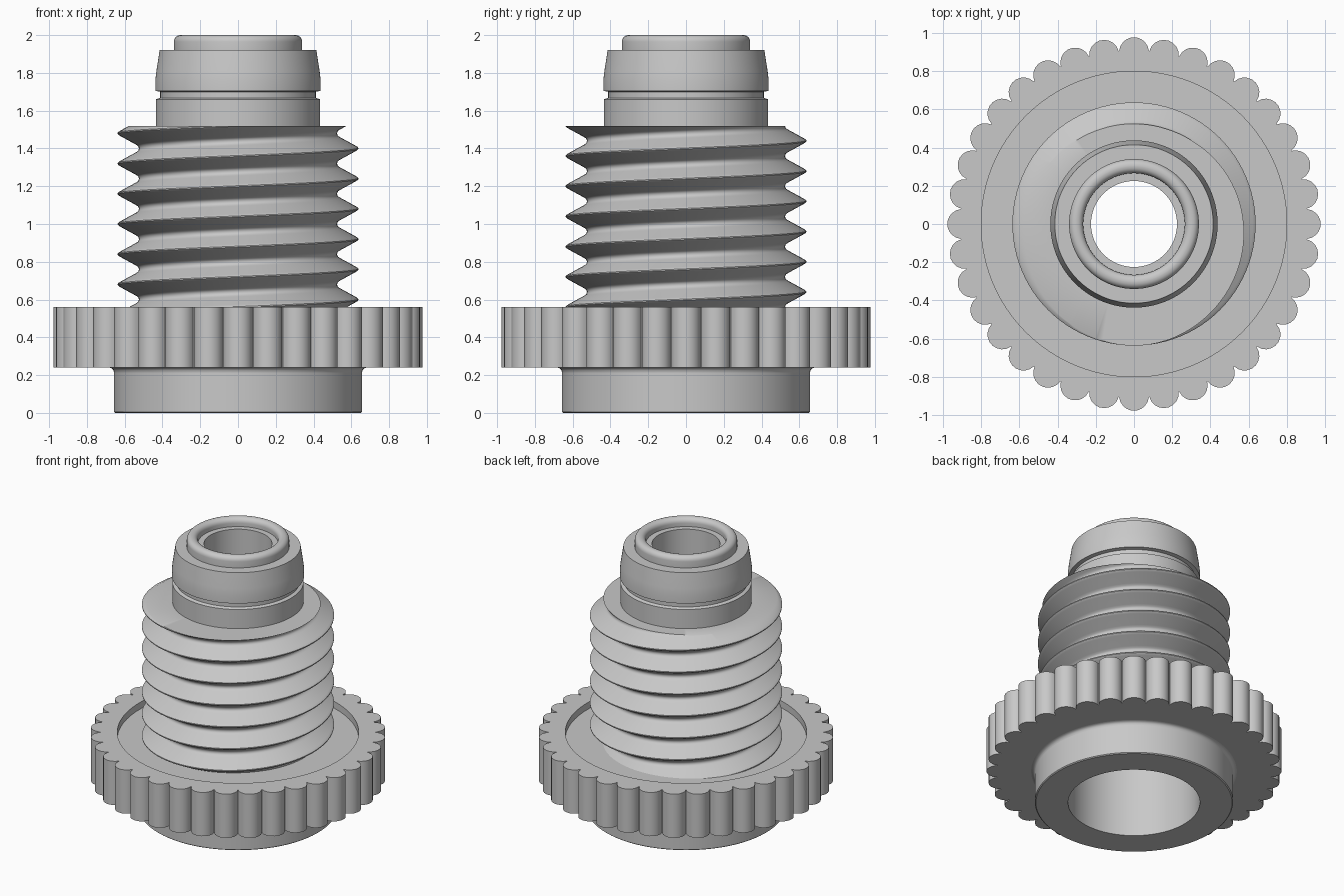
import bpy, bmesh
from math import sin, cos, pi, radians, tau

cube = bpy.data.objects.get("Cube")
if cube:
    bpy.data.objects.remove(cube, do_unlink=True)

grey = bpy.data.materials.new("plain grey")
grey.use_nodes = True
colour = (0.58, 0.58, 0.58, 1)
grey.diffuse_color = colour
grey.node_tree.nodes["Principled BSDF"].inputs["Base Color"].default_value = colour


def finish(bm, name):
    bmesh.ops.recalc_face_normals(bm, faces=bm.faces)
    mesh = bpy.data.meshes.new(name)
    bm.to_mesh(mesh)
    bm.free()
    mesh.materials.append(grey)
    ob = bpy.data.objects.new(name, mesh)
    bpy.context.collection.objects.link(ob)
    bpy.ops.object.select_all(action="DESELECT")
    ob.select_set(True)
    bpy.context.view_layer.objects.active = ob
    bpy.ops.object.shade_smooth_by_angle(angle=radians(32))


def skin(bm, rings, wrap_rows, wrap_ring):
    """Join rows of points with quads."""
    rows = [[bm.verts.new(p) for p in ring] for ring in rings]
    n = len(rows[0])
    for i in range(len(rows) - (not wrap_rows)):
        a, b = rows[i], rows[(i + 1) % len(rows)]
        for j in range(n - (not wrap_ring)):
            k = (j + 1) % n
            bm.faces.new((a[j], a[k], b[k], b[j]))


def arc(r, z, size, start, end, steps=6):
    """Fillet points of a profile, angles in degrees."""
    turns = [radians(start + (end - start) * i / steps) for i in range(steps + 1)]
    return [(r + size * cos(t), z + size * sin(t)) for t in turns]


# Turned body: base, hidden core, neck with seal groove, rounded lip and bore
profile = [(0.437, 0), (0.65, 0), (0.657, 0.006), (0.657, 0.215)]
profile += arc(0.682, 0.215, 0.025, 180, 90, 4)
profile += [(0.682, 0.3), (0.5, 0.4), (0.5, 1.5), (0.435, 1.5), (0.435, 1.66),
            (0.412, 1.668), (0.412, 1.7), (0.438, 1.705), (0.438, 1.76),
            (0.432, 1.81), (0.415, 1.92), (0.34, 1.92)]
profile += arc(0.305, 1.965, 0.035, 0, 90) + arc(0.301, 1.965, 0.035, 90, 180)
profile += [(0.266, 1.94), (0.225, 1.94), (0.225, 1.3), (0.437, 1.3)]
around = [(cos(tau * i / 128), sin(tau * i / 128)) for i in range(128)]
bm = bmesh.new()
skin(bm, [[(r * x, r * y, z) for x, y in around] for r, z in profile], True, True)
finish(bm, "turned_body")

# Scalloped wheel with a shallow recess on top
teeth, steps, centre, bump = 36, 10, 0.9, 0.078
outline = []
for t in range(teeth):
    a = tau * t / teeth
    for s in range(steps):
        b = a + radians(-85 + 170 * s / (steps - 1))
        outline.append((centre * cos(a) + bump * cos(b), centre * sin(a) + bump * sin(b)))


def circle(r):
    lengths = [(x * x + y * y) ** 0.5 for x, y in outline]
    return [(r * x / d, r * y / d) for (x, y), d in zip(outline, lengths)]


wheel = [(circle(0.66), 0.24), (outline, 0.24), (outline, 0.56),
         (circle(0.8), 0.56), (circle(0.8), 0.51), (circle(0.48), 0.51)]
bm = bmesh.new()
skin(bm, [[(x, y, z) for x, y in ring] for ring, z in wheel], True, True)
finish(bm, "scalloped_wheel")

# Right-handed screw thread, trimmed flat at both ends
pitch, turns, per_turn, first = 0.16, 9, 96, 0.28
half = [(0.525, 0.08), (0.526, 0.072), (0.532, 0.064), (0.545, 0.056),
        (0.622, 0.014), (0.632, 0.008), (0.637, 0.003)]
section = [(r, -z) for r, z in half] + half[::-1]
rings = []
for i in range(turns * per_turn + 1):
    a = tau * i / per_turn
    rise = first + pitch * i / per_turn
    rings.append([(r * cos(a), r * sin(a), rise + z) for r, z in section])
bm = bmesh.new()
skin(bm, rings, False, False)
bmesh.ops.remove_doubles(bm, verts=bm.verts, dist=0.0001)
for height, up in ((0.5, -1), (1.52, 1)):
    bmesh.ops.bisect_plane(bm, geom=bm.verts[:] + bm.edges[:] + bm.faces[:], dist=0.00001,
                           plane_co=(0, 0, height), plane_no=(0, 0, up), clear_outer=True)
# Flat shoulder reaching in to the neck
rim = [e for e in bm.edges if e.is_boundary and all(v.co.z > 1.519 for v in e.verts)]
new = bmesh.ops.extrude_edge_only(bm, edges=rim)["geom"]
for v in new:
    if isinstance(v, bmesh.types.BMVert):
        v.co.xy = v.co.xy.normalized() * 0.43
finish(bm, "screw_thread")
